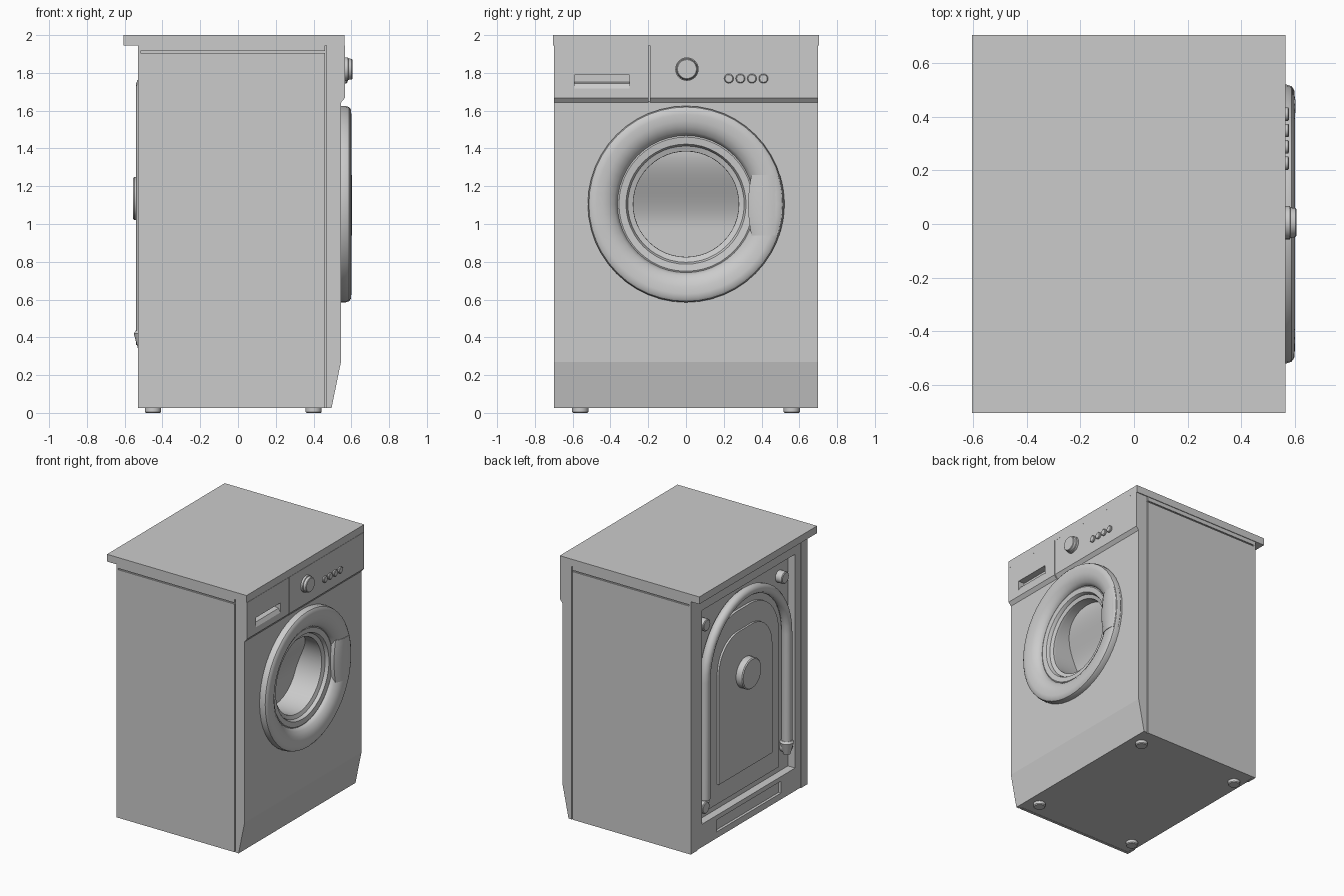
import bpy, bmesh
from math import sin, cos, pi, radians

if "Cube" in bpy.data.objects:
    bpy.data.objects.remove(bpy.data.objects["Cube"])

DZ = 1.105  # door centre height


def finish(name, bm, smooth=False):
    bmesh.ops.recalc_face_normals(bm, faces=bm.faces)
    me = bpy.data.meshes.new(name)
    bm.to_mesh(me)
    bm.free()
    ob = bpy.data.objects.new(name, me)
    bpy.context.collection.objects.link(ob)
    if smooth:
        activate(ob)
        bpy.ops.object.shade_smooth_by_angle(angle=radians(35))
    return ob


def activate(ob):
    bpy.ops.object.select_all(action='DESELECT')
    ob.select_set(True)
    bpy.context.view_layer.objects.active = ob


def prism(name, pts, a, b, axis='y', smooth=False):
    """Extrude an (x,z) outline along y, or a (y,z) outline along x."""
    bm = bmesh.new()
    put = (lambda p, t: (p[0], t, p[1])) if axis == 'y' else (lambda p, t: (t, p[0], p[1]))
    lo = [bm.verts.new(put(p, a)) for p in pts]
    hi = [bm.verts.new(put(p, b)) for p in pts]
    bm.faces.new(lo)
    bm.faces.new(hi)
    for i in range(len(pts)):
        j = (i + 1) % len(pts)
        bm.faces.new((lo[i], lo[j], hi[j], hi[i]))
    return finish(name, bm, smooth)


def box(name, x0, x1, y0, y1, z0, z1):
    return prism(name, [(x0, z0), (x1, z0), (x1, z1), (x0, z1)], y0, y1)


def lathe(name, prof, cy, cz, n=32, axis='x', cx=0, caps=True, smooth=True):
    """Revolve (position, radius) pairs about a line along x or z."""
    bm = bmesh.new()
    rings = []
    for t, r in prof:
        ring = []
        for k in range(n):
            u, v = r * cos(2 * pi * k / n), r * sin(2 * pi * k / n)
            co = (t, cy + u, cz + v) if axis == 'x' else (cx + u, cy + v, t)
            ring.append(bm.verts.new(co))
        rings.append(ring)
    for A, B in zip(rings, rings[1:]):
        for k in range(n):
            m = (k + 1) % n
            bm.faces.new((A[k], A[m], B[m], B[k]))
    if caps:
        bm.faces.new(rings[0])
        bm.faces.new(rings[-1])
    return finish(name, bm, smooth)


def cut(ob, cutter):
    cutter.hide_render = True
    mod = ob.modifiers.new('cut', 'BOOLEAN')
    mod.operation = 'DIFFERENCE'
    mod.solver = 'EXACT'
    mod.object = cutter
    activate(ob)
    bpy.ops.object.modifier_apply(modifier='cut')
    bpy.data.objects.remove(cutter)


def arch(w, z0, z1, r, n=10):
    """Panel outline with rounded top corners."""
    pts = [(-w, z0), (w, z0)]
    for s, a0 in ((1, 0), (-1, pi / 2)):
        for k in range(n + 1):
            a = a0 + pi / 2 * k / n
            pts.append((s * (w - r) + r * cos(a), z1 - r + r * sin(a)))
    return pts


# Cabinet core with drum opening, rear recess and lower rear slot
core = box('cabinet', -0.525, 0.48, -0.69, 0.69, 0.027, 1.946)
cut(core, lathe('drum_cutter', [(0.22, 0.33), (0.7, 0.33)], 0, DZ, 48))
cut(core, box('recess_cutter', -0.7, -0.465, -0.557, 0.557, 0.2, 1.82))
cut(core, box('slot_cutter', -0.7, -0.505, -0.385, 0.385, 0.075, 0.165))

# Side panels, upper rails and rear posts
for s, side in ((-1, 'left'), (1, 'right')):
    ya, yb = sorted((s * 0.68, s * 0.70))
    box(side + '_side_panel', -0.52, 0.46, ya, yb, 0.025, 1.905)
    box(side + '_top_rail', -0.52, 0.46, ya, yb, 1.915, 1.947)
    ya, yb = sorted((s * 0.62, s * 0.70))
    box(side + '_rear_post', -0.53, -0.515, ya, yb, 0.025, 1.947)

# Worktop
box('worktop', -0.605, 0.565, -0.705, 0.705, 1.945, 2.0)

# Front panel with kicked-in base
front = prism('front_panel', [(0.468, 0.025), (0.495, 0.025), (0.545, 0.27),
                              (0.545, 1.65), (0.468, 1.65)], -0.70, 0.70)
cut(front, lathe('front_cutter', [(0.4, 0.4), (0.7, 0.4)], 0, DZ, 48))

# Control panel and detergent drawer with sloping grip
fascia = [(0.468, 1.642), (0.545, 1.642), (0.566, 1.668), (0.566, 1.944), (0.468, 1.944)]
prism('control_panel', fascia, -0.191, 0.70)
drawer = prism('detergent_drawer', fascia, -0.70, -0.198)
cut(drawer, prism('grip_cutter', [(0.6, 1.79), (0.515, 1.79), (0.515, 1.752),
                                  (0.55, 1.745), (0.566, 1.717), (0.6, 1.717)], -0.59, -0.30))

# Programme dial and buttons
lathe('dial', [(0.56, 0.062), (0.582, 0.062), (0.584, 0.057), (0.602, 0.054), (0.606, 0.05)],
      0.005, 1.82, 32)
for i in range(4):
    lathe(f'button_{i + 1}', [(0.56, 0.025), (0.575, 0.025), (0.579, 0.02)],
          0.227 + 0.061 * i, 1.77, 16)

# Door ring and inner bezel
lathe('door_ring', [(0.54, 0.52), (0.57, 0.52), (0.588, 0.514), (0.598, 0.5), (0.6, 0.475),
                    (0.597, 0.44), (0.59, 0.412), (0.57, 0.38), (0.548, 0.363), (0.53, 0.362)],
      0, DZ, 48, caps=False)
lathe('door_bezel', [(0.52, 0.366), (0.54, 0.364), (0.545, 0.355), (0.54, 0.318), (0.53, 0.312),
                     (0.515, 0.308), (0.505, 0.28), (0.49, 0.279)], 0, DZ, 48, caps=False)

# Window bowl: round wall closed by a back that sinks deeper towards the bottom
bm = bmesh.new()
n = 32


def back_x(z):
    t = max(0.0, min(1.0, (z + 0.12) / 0.4))
    return 0.30 + 0.13 * t * t * (3 - 2 * t)


sides = []
for s in (-1, 1):
    rim, back = [], []
    for k in range(n):
        a = pi * (k + 0.5) / n
        y, z = s * 0.28 * sin(a), 0.28 * cos(a)
        rim.append(bm.verts.new((0.505, y, DZ + z)))
        back.append(bm.verts.new((back_x(z), y, DZ + z)))
    sides.append((rim, back))
(rl, bl), (rr, br) = sides
for k in range(n - 1):
    bm.faces.new((rl[k], rl[k + 1], bl[k + 1], bl[k]))
    bm.faces.new((rr[k], rr[k + 1], br[k + 1], br[k]))
    bm.faces.new((bl[k], bl[k + 1], br[k + 1], br[k]))
for k in (0, n - 1):
    bm.faces.new((rl[k], rr[k], br[k], bl[k]))
finish('window_bowl', bm, True).data.flip_normals()

# Door handle: gently curved grip bridging the ring
bm = bmesh.new()
rows = []
for k in range(9):
    t = -1 + 2 * k / 8
    z = 1.1 + 0.16 * t
    yl = 0.347 - 0.018 * (1 - t * t)
    yr = (0.515 ** 2 - (z - DZ) ** 2) ** 0.5
    sec = [(0.545, yl), (0.575, yl), (0.592, yl + 0.03), (0.603, 0.42),
           (0.603, 0.46), (0.592, yr - 0.005), (0.56, yr + 0.006), (0.545, yr)]
    rows.append([bm.verts.new((x, y, z)) for x, y in sec])
for A, B in zip(rows, rows[1:]):
    for i in range(8):
        j = (i + 1) % 8
        bm.faces.new((A[i], A[j], B[j], B[i]))
bm.faces.new(rows[0])
bm.faces.new(rows[-1])
finish('door_handle', bm, True)

# Rear cover: stepped arched panels, round cap and studs
prism('rear_cover_outer', arch(0.42, 0.25, 1.62, 0.34), -0.485, -0.46, 'x')
prism('rear_cover_inner', arch(0.32, 0.40, 1.47, 0.24), -0.50, -0.48, 'x')
lathe('rear_cap', [(-0.49, 0.115), (-0.548, 0.115), (-0.555, 0.108)], 0, 1.135, 32)
for i, (y, z) in enumerate([(0.49, 1.68), (-0.45, 1.68), (0.5, 0.30), (-0.5, 0.38)]):
    lathe(f'rear_stud_{i + 1}', [(-0.46, 0.045), (-0.515, 0.045), (-0.52, 0.038)], y, z, 20)

# Drain hose looped over the rear cover
path = [(0.49, 0.36)] + [(0.49 * cos(pi * k / 24), 1.25 + 0.49 * sin(pi * k / 24))
                         for k in range(25)] + [(-0.49, 0.40)]
cu = bpy.data.curves.new('drain_hose', 'CURVE')
cu.dimensions = '3D'
cu.bevel_depth = 0.037
cu.bevel_resolution = 3
cu.use_fill_caps = True
sp = cu.splines.new('POLY')
sp.points.add(len(path) - 1)
for p, (y, z) in zip(sp.points, path):
    p.co = (-0.503, y, z, 1)
hose = bpy.data.objects.new('drain_hose', cu)
bpy.context.collection.objects.link(hose)
activate(hose)
bpy.ops.object.convert(target='MESH')
bpy.ops.object.shade_smooth_by_angle(angle=radians(40))
lathe('hose_nozzle', [(0.33, 0.025), (0.42, 0.05), (0.435, 0.04)], -0.49, 0, 16, 'z', -0.502)

# Feet
for i, (x, y) in enumerate([(x, y) for x in (-0.45, 0.40) for y in (-0.56, 0.56)]):
    lathe(f'foot_{i + 1}', [(0, 0.038), (0.006, 0.043), (0.035, 0.043)], y, 0, 20, 'z', x)
